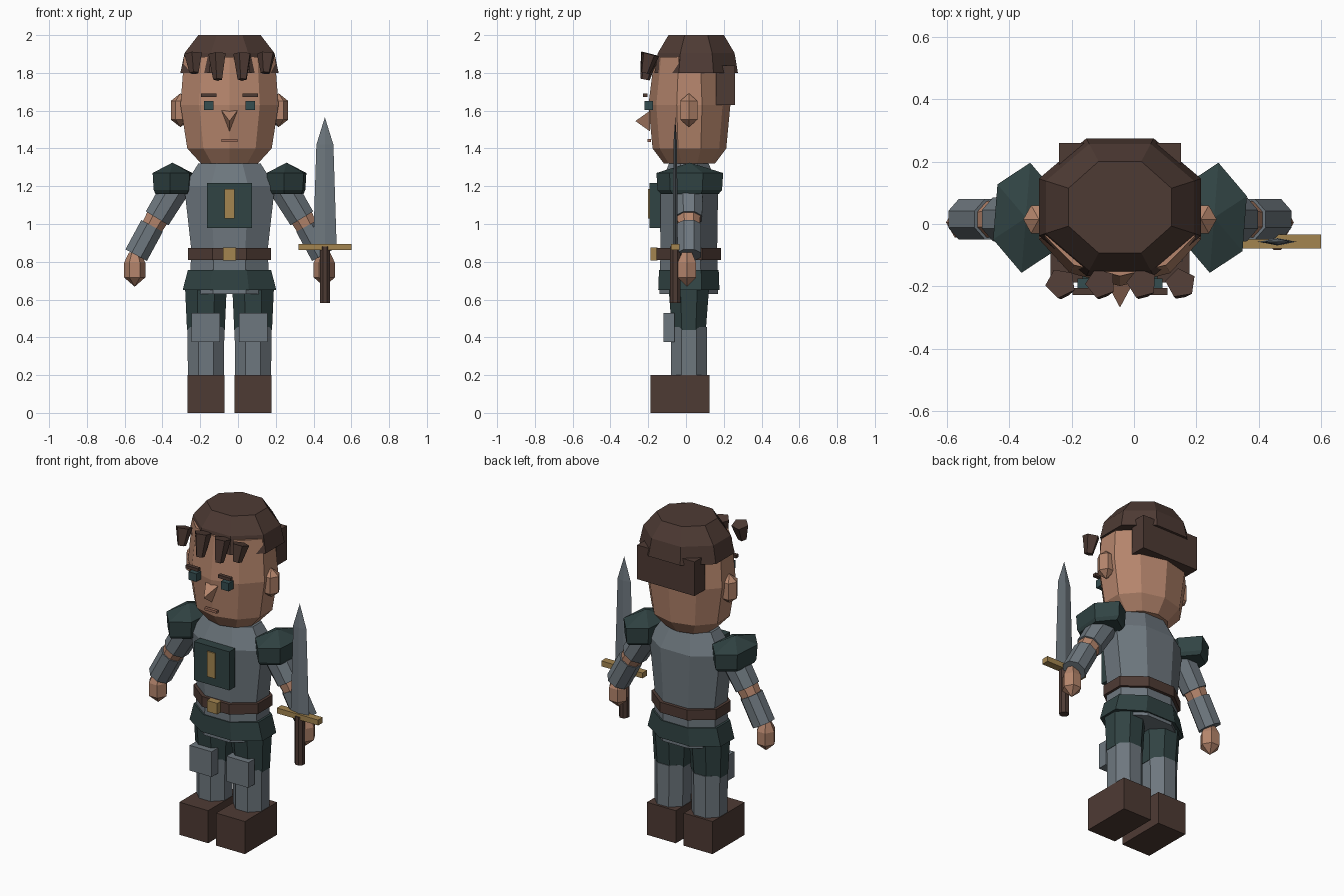
import bpy, bmesh, math
from mathutils import Vector, Matrix

if "Cube" in bpy.data.objects:
    bpy.data.objects.remove(bpy.data.objects["Cube"])

CX, CY = -0.045, 0.015          # body axis


def mat(name, rgb):
    m = bpy.data.materials.new(name)
    m.diffuse_color = (*rgb, 1)
    m.use_nodes = True
    m.node_tree.nodes["Principled BSDF"].inputs["Base Color"].default_value = m.diffuse_color
    return m


SKIN = mat("skin", (0.46, 0.235, 0.15))
STEEL = mat("steel", (0.155, 0.185, 0.21))
TEAL = mat("dark_teal", (0.03, 0.056, 0.056))
BROWN = mat("dark_brown", (0.076, 0.043, 0.034))
GOLD = mat("brass", (0.37, 0.235, 0.08))
LIP = mat("lip", (0.33, 0.15, 0.10))
EYE = mat("eye_teal", (0.035, 0.075, 0.08))


def finish(bm, name, material):
    bmesh.ops.remove_doubles(bm, verts=bm.verts, dist=0.0008)
    bmesh.ops.recalc_face_normals(bm, faces=bm.faces)
    me = bpy.data.meshes.new(name)
    bm.to_mesh(me)
    bm.free()
    me.materials.append(material)
    ob = bpy.data.objects.new(name, me)
    bpy.context.collection.objects.link(ob)
    return ob


def loft(name, material, rings, n, center=(0, 0), phase=-90.0, matrix=None):
    """Stack of n-sided rings (z, rx, ry) joined into a closed solid."""
    bm = bmesh.new()
    loops = []
    for z, rx, ry in rings:
        loop = []
        for k in range(n):
            a = math.radians(phase) + 2 * math.pi * k / n
            loop.append(bm.verts.new((center[0] + max(rx, 1e-4) * math.cos(a),
                                      center[1] + max(ry, 1e-4) * math.sin(a), z)))
        loops.append(loop)
    for lo, hi in zip(loops, loops[1:]):
        for k in range(n):
            j = (k + 1) % n
            bm.faces.new((lo[k], lo[j], hi[j], hi[k]))
    bm.faces.new(loops[0][::-1])
    bm.faces.new(loops[-1])
    if matrix:
        bm.transform(matrix)
    return finish(bm, name, material)


def octo(name, material, rings, center):
    """Octagonal loft with flat front and sides; radii are half extents."""
    s = 1 / math.cos(math.pi / 8)
    return loft(name, material, [(z, x * s, y * s) for z, x, y in rings], 8, center, 22.5)


def tube(name, material, p0, p1, r0, r1, n):
    p0, p1 = Vector(p0), Vector(p1)
    d = p1 - p0
    m = Matrix.Translation(p0) @ d.to_track_quat('Z', 'Y').to_matrix().to_4x4()
    return loft(name, material, [(0, r0, r0), (d.length, r1, r1)], n, phase=180 / n, matrix=m)


def box(name, material, x, y, z):
    bm = bmesh.new()
    bmesh.ops.create_cube(bm, size=1)
    for v in bm.verts:
        v.co = [r[0] if c < 0 else r[1] for c, r in zip(v.co, (x, y, z))]
    return finish(bm, name, material)


def cbox(name, material, cx, hx, y, z):
    return box(name, material, (cx - hx, cx + hx), y, z)


# Head and hair
loft("head", SKIN, [(1.32, 0.158, 0.135), (1.40, 0.235, 0.195), (1.63, 0.273, 0.217),
                    (1.885, 0.252, 0.185)], 10, (CX, 0.018))
octo("hair_cap", BROWN, [(1.80, 0.26, 0.221), (1.905, 0.238, 0.203), (2.0, 0.165, 0.147)],
     (CX, 0.054))
cbox("hair_back", BROWN, CX, 0.195, (0.16, 0.26), (1.63, 1.84))
for i, (x, low) in enumerate(((-0.19, 1.80), (-0.062, 1.765), (0.07, 1.765), (0.195, 1.80))):
    tube(f"fringe_{i}", BROWN, (CX + x, -0.19, 1.90), (CX + x * 0.98, -0.217, low),
         0.05, 0.026, 5)

# Face
bm = bmesh.new()
nose = [bm.verts.new(p) for p in ((CX - 0.042, -0.19, 1.60), (CX + 0.042, -0.19, 1.60),
                                  (CX, -0.19, 1.49), (CX, -0.268, 1.545))]
for f in ((0, 1, 2), (0, 3, 1), (1, 3, 2), (2, 3, 0)):
    bm.faces.new([nose[i] for i in f])
finish(bm, "nose", SKIN)
cbox("mouth", LIP, CX, 0.042, (-0.203, -0.185), (1.435, 1.45))

# Torso, skirt, belt and chest plate
octo("torso", STEEL, [(0.63, 0.21, 0.155), (0.87, 0.203, 0.15), (1.20, 0.24, 0.155),
                      (1.32, 0.165, 0.105)], (CX, CY))
octo("skirt", TEAL, [(0.65, 0.248, 0.162), (0.757, 0.22, 0.158)], (CX, CY))
octo("belt", BROWN, [(0.81, 0.22, 0.17), (0.873, 0.22, 0.17)], (CX, CY))
cbox("buckle", GOLD, CX, 0.035, (-0.188, -0.15), (0.808, 0.876))
cbox("chest_plate", TEAL, CX, 0.12, (-0.192, -0.135), (0.98, 1.217))
cbox("chest_badge", GOLD, CX, 0.027, (-0.2, -0.191), (1.03, 1.185))

# Parts on both sides
for s, side in ((-1, "right"), (1, "left")):
    cx = CX + s * 0.11
    cbox(f"eye_{side}", EYE, cx, 0.026, (-0.22, -0.175), (1.603, 1.652))
    cbox(f"brow_{side}", BROWN, cx, 0.042, (-0.228, -0.205), (1.672, 1.691))
    loft(f"ear_{side}", SKIN, [(1.513, 0, 0), (1.552, 0.05, 0.052), (1.652, 0.05, 0.052),
                               (1.692, 0, 0)], 6, (CX + s * 0.26, CY), 0)

    # Shoulder guard and arm
    loft(f"shoulder_guard_{side}", TEAL,
         [(1.16, 0.098, 0.155), (1.18, 0.108, 0.172), (1.27, 0.114, 0.178), (1.325, 0, 0)],
         6, (CX + s * 0.302, 0.02), 83)

    def P(x, z):
        return (CX + s * x, CY, z)
    tube(f"upper_arm_{side}", STEEL, P(0.28, 1.20), P(0.383, 1.03), 0.082, 0.076, 8)
    tube(f"forearm_{side}", SKIN, P(0.37, 1.055), P(0.485, 0.85), 0.068, 0.05, 8)
    tube(f"bracer_{side}", STEEL, P(0.41, 0.99), P(0.494, 0.835), 0.07, 0.07, 8)
    loft(f"hand_{side}", SKIN, [(0.668, 0, 0), (0.717, 0.056, 0.056), (0.795, 0.056, 0.056),
                                (0.85, 0.03, 0.03)], 6, (CX + s * 0.502, 0.005), 0)

    # Leg and boot
    lx = CX + s * 0.125
    octo(f"thigh_{side}", TEAL, [(0.44, 0.1, 0.09), (0.66, 0.11, 0.107)], (lx, CY))
    octo(f"shin_{side}", STEEL, [(0.18, 0.095, 0.095), (0.455, 0.098, 0.095)], (lx, CY))
    cbox(f"knee_plate_{side}", STEEL, lx, 0.075, (-0.12, -0.06), (0.375, 0.53))
    cbox(f"boot_{side}", BROWN, lx, 0.098, (-0.187, 0.125), (0, 0.2))

# Sword
SX, SY = 0.46, -0.057
loft("sword_grip", BROWN, [(0.583, 0.029, 0.029), (0.88, 0.029, 0.029)], 8, (SX, SY), 22.5)
box("sword_guard", GOLD, (0.32, 0.6), (-0.079, -0.034), (0.862, 0.895))
loft("sword_blade", STEEL, [(0.89, 0.062, 0.012), (1.42, 0.045, 0.01), (1.565, 0, 0)],
     4, (SX, SY), 0)
